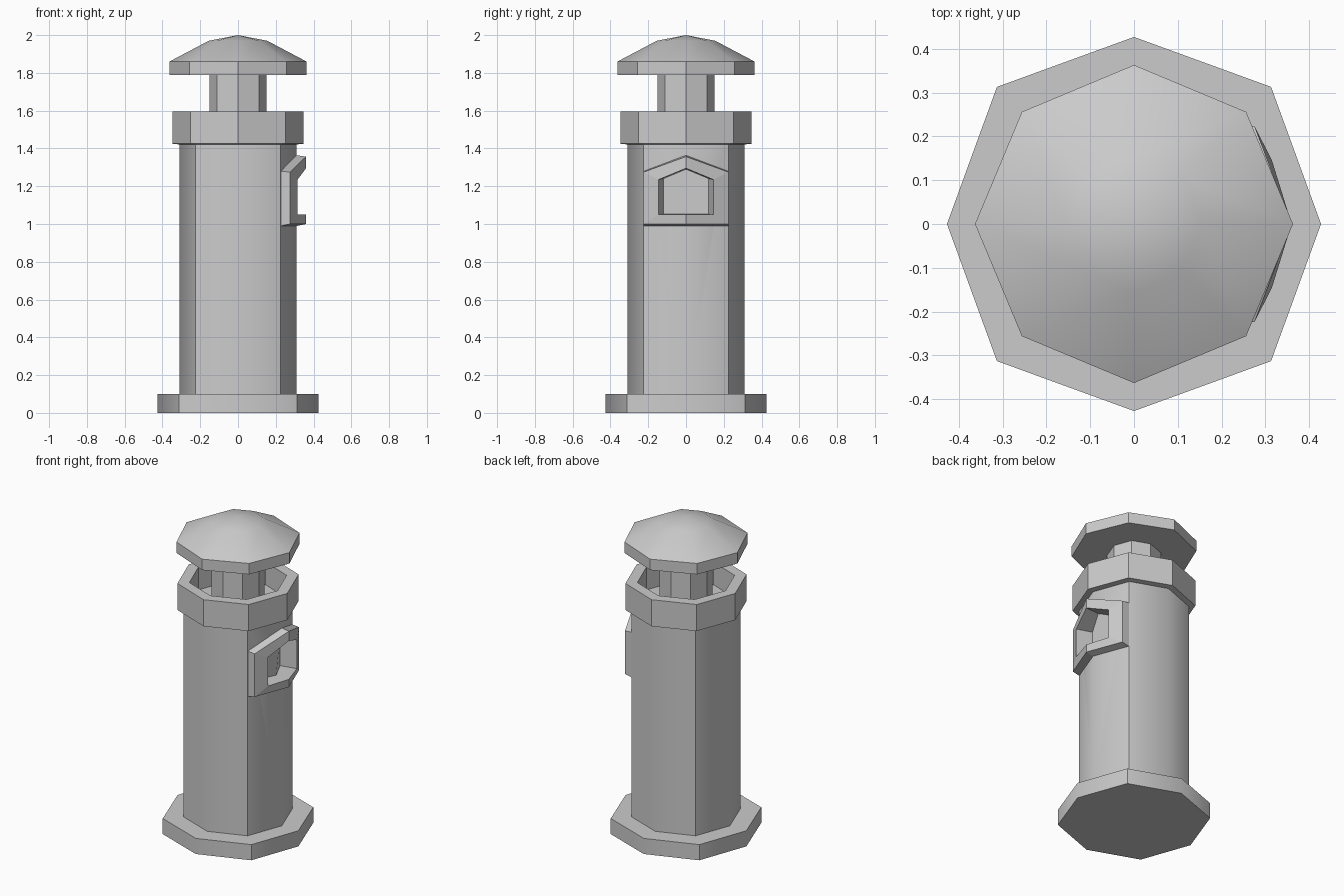
import bpy, bmesh, math

if "Cube" in bpy.data.objects:
    bpy.data.objects.remove(bpy.data.objects["Cube"])


def finish(name, bm, smooth=None):
    bmesh.ops.recalc_face_normals(bm, faces=bm.faces)
    me = bpy.data.meshes.new(name)
    bm.to_mesh(me)
    bm.free()
    ob = bpy.data.objects.new(name, me)
    bpy.context.collection.objects.link(ob)
    if smooth:
        bpy.ops.object.select_all(action='DESELECT')
        bpy.context.view_layer.objects.active = ob
        ob.select_set(True)
        bpy.ops.object.shade_smooth_by_angle(angle=math.radians(smooth))
    return ob


def loft(name, rings, caps=(True, True), smooth=None):
    """Bridge rings of equal point count; a cap end is fanned or filled."""
    bm = bmesh.new()
    vs = [[bm.verts.new(p) for p in r] for r in rings]
    n = len(vs[0])
    for a, b in zip(vs, vs[1:]):
        for i in range(n):
            j = (i + 1) % n
            bm.faces.new((a[i], a[j], b[j], b[i]))
    for use, r in zip(caps, (vs[0], vs[-1])):
        if use:
            bm.faces.new(r)
    bmesh.ops.remove_doubles(bm, verts=bm.verts, dist=1e-5)
    return finish(name, bm, smooth)


def octagon(axis, diag, z):
    """Eight points: radius 'axis' on the axes, coordinate 'diag' on diagonals."""
    out = []
    for i in range(8):
        r = axis if i % 2 == 0 else diag * math.sqrt(2)
        a = i * math.pi / 4
        out.append((r * math.cos(a), r * math.sin(a), z))
    return out


def house(w, x_side, x_mid, z0, z1, peak):
    """Gabled window outline, bent around the tower's corner on +x."""
    return [(x_side, -w, z0), (x_mid, 0, z0), (x_side, w, z0),
            (x_side, w, z1), (x_mid, 0, peak), (x_side, -w, z1)]


# base plinth
loft("base", [octagon(.427, .313, 0), octagon(.427, .313, .10)], smooth=46)

# tower shaft
shaft = loft("shaft", [octagon(.31, .226, .10), octagon(.31, .226, 1.45)], smooth=46)

# parapet ring, open at the top
loft("parapet", [octagon(.30, .215, 1.42), octagon(.348, .252, 1.425),
                 octagon(.348, .252, 1.595), octagon(.28, .202, 1.595),
                 octagon(.28, .202, 1.44)], caps=(False, False))

# neck column
loft("neck", [octagon(.15, .11, 1.44), octagon(.15, .11, 1.80)])

# domed cap
loft("cap", [octagon(.363, .256, 1.79), octagon(.363, .256, 1.86),
             octagon(.155, .11, 1.97), octagon(0, 0, 2.0)],
     caps=(True, False), smooth=32)

# window frame with tapered jambs and a pane
loft("window_frame", [house(.224, .22, .30, .988, 1.28, 1.365),
                      house(.224, .275, .36, 1.0, 1.275, 1.357),
                      house(.145, .315, .36, 1.05, 1.235, 1.295),
                      house(.12, .213, .27, 1.052, 1.24, 1.29)],
     caps=(False, True))

# hole in the shaft behind the window
cutter = loft("window_cutter", [house(.155, .40, .42, 1.04, 1.245, 1.31),
                                house(.155, .19, .25, 1.04, 1.245, 1.31)])
cutter.hide_render = True
cutter.display_type = 'WIRE'
mod = shaft.modifiers.new("window_hole", 'BOOLEAN')
mod.operation = 'DIFFERENCE'
mod.solver = 'EXACT'
mod.object = cutter
bpy.ops.object.select_all(action='DESELECT')
bpy.context.view_layer.objects.active = shaft
shaft.select_set(True)
bpy.ops.object.modifier_apply(modifier=mod.name)
bpy.data.objects.remove(cutter, do_unlink=True)
